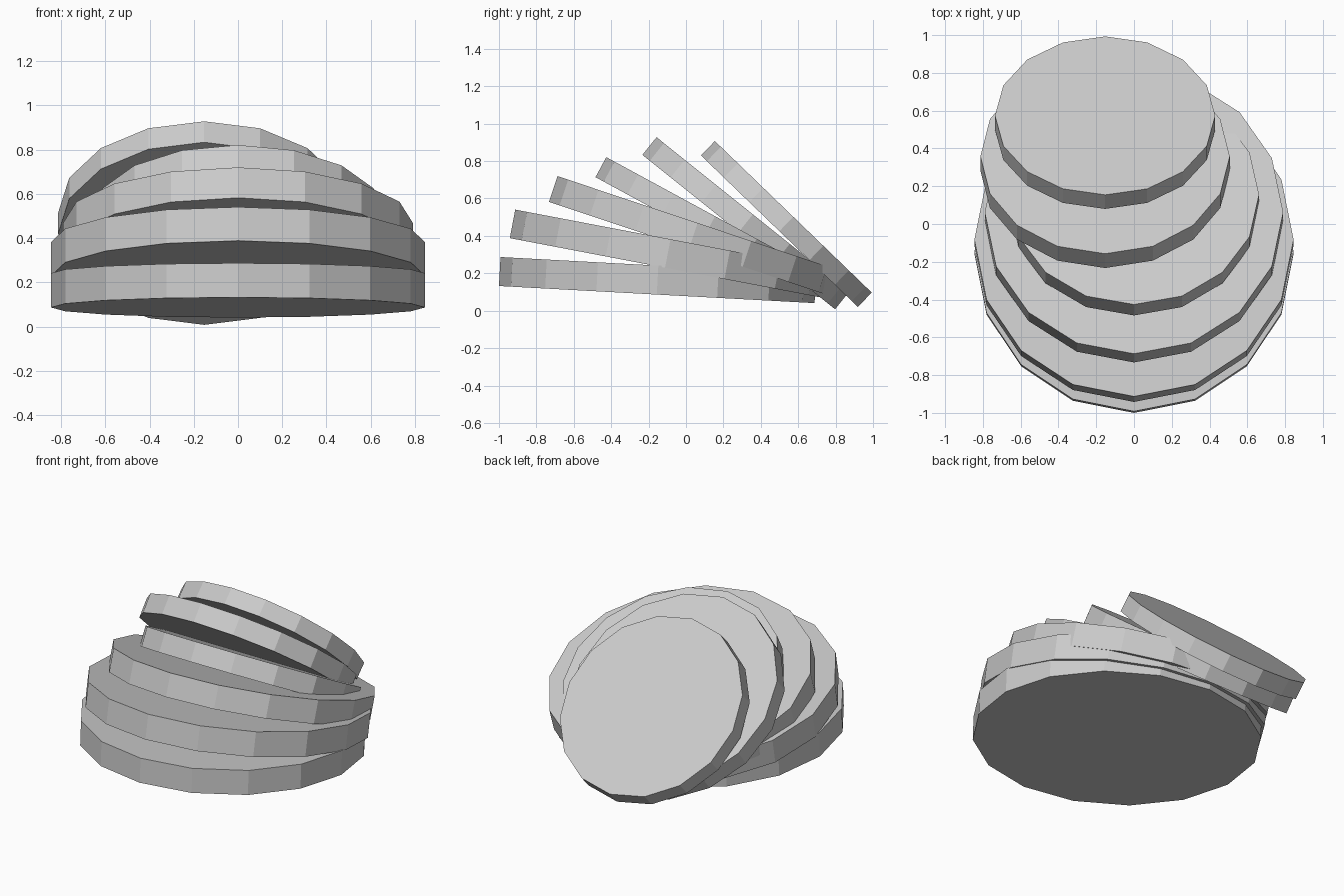
import bpy
from math import radians, sin, cos

if "Cube" in bpy.data.objects:
    bpy.data.objects.remove(bpy.data.objects["Cube"])

THICKNESS_RATIO = 0.1835


def slice_disc(name, x, front_y, front_z, radius, tilt_deg):
    """Tilted 16-sided disc placed by the lowest point of its raised front rim."""
    a = radians(tilt_deg)
    t = radius * THICKNESS_RATIO
    # centre = front lower rim + radius along the slope + half thickness along the normal
    y = front_y + radius * cos(a) + t / 2 * sin(a)
    z = front_z - radius * sin(a) + t / 2 * cos(a)
    bpy.ops.mesh.primitive_cylinder_add(
        vertices=16, radius=radius, depth=t,
        location=(x, y, z), rotation=(-a, 0, 0))
    bpy.context.object.name = name


# Fanned stack of discs, bottom to top: x, front rim y, front rim z, radius, tilt
discs = [
    (0.0, -1.000, 0.132, 0.845, 3.1),
    (0.0, -0.942, 0.388, 0.845, 10.8),
    (0.0, -0.733, 0.582, 0.790, 18.5),
    (0.0, -0.484, 0.714, 0.662, 28.5),
    (-0.153, -0.233, 0.833, 0.660, 38.7),
    (-0.153, 0.080, 0.830, 0.583, 44.0),
]
for i, d in enumerate(discs, 1):
    slice_disc(f"stack_disc_{i}", *d)
